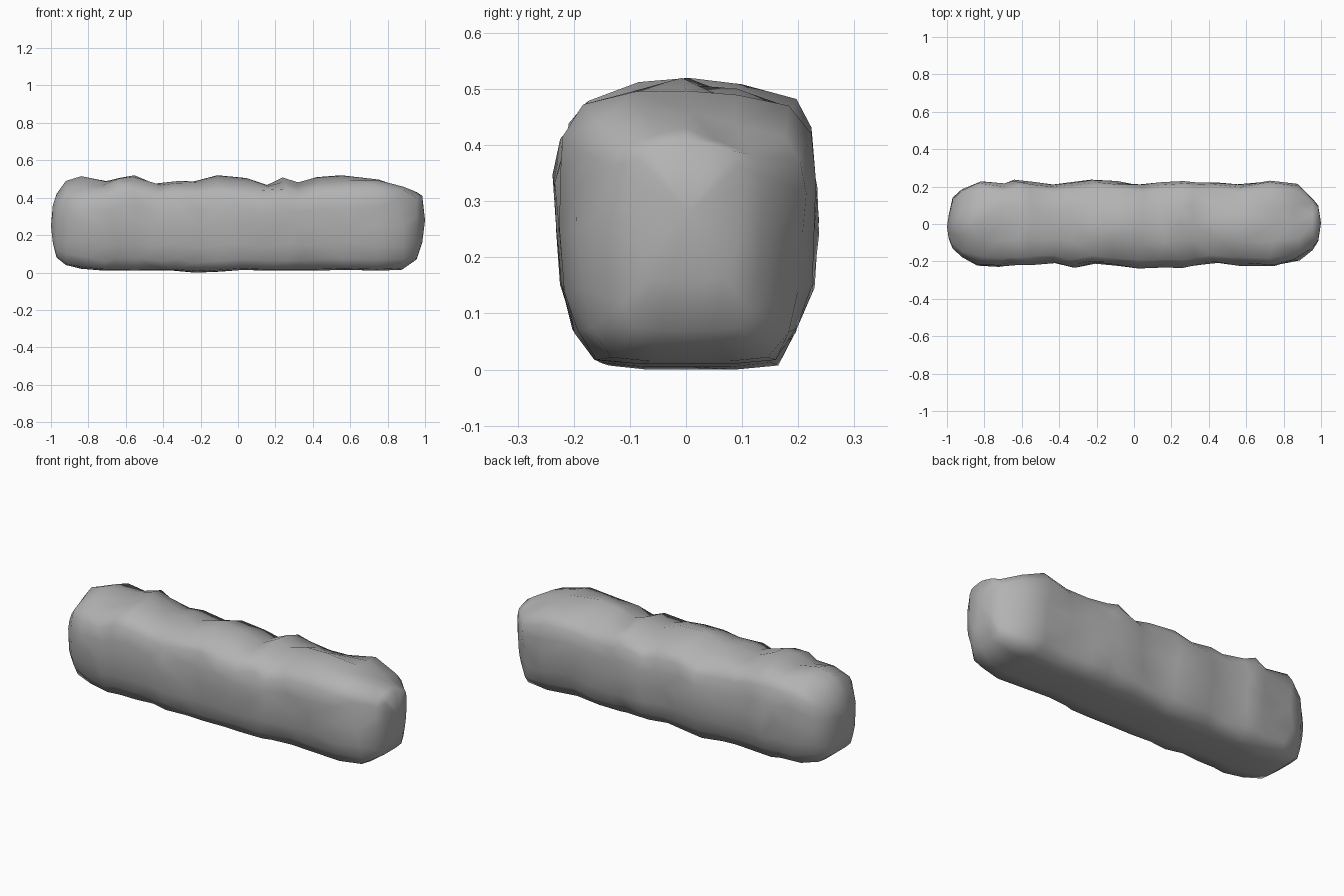
import bpy
import bmesh
import random
from mathutils import Vector

random.seed(4)

default_cube = bpy.data.objects.get("Cube")
if default_cube:
    bpy.data.objects.remove(default_cube, do_unlink=True)


def make_material(name, colour):
    material = bpy.data.materials.new(name)
    material.use_nodes = True
    material.diffuse_color = colour
    shader = material.node_tree.nodes["Principled BSDF"]
    shader.inputs["Base Color"].default_value = colour
    return material


# Stations along the rock: x, front y, back y, bottom z, top z,
# then how far the front and back shoulders sag below the crest
STATIONS = [
    (-.99, -.08, .05, .16, .36, .02, .04),
    (-.97, -.13, .14, .08, .42, .04, .07),
    (-.92, -.18, .19, .04, .49, .05, .08),
    (-.82, -.22, .235, .02, .515, .04, .02),
    (-.71, -.23, .22, .01, .485, .02, -.02),
    (-.63, -.22, .24, .01, .505, -.01, -.02),
    (-.55, -.22, .23, .01, .52, 0, .03),
    (-.43, -.21, .215, .01, .475, 0, .01),
    (-.33, -.235, .225, .01, .49, .01, .01),
    (-.22, -.215, .235, 0, .487, 0, .04),
    (-.1, -.225, .23, .005, .52, .03, .05),
    (.03, -.24, .215, .015, .505, .02, .04),
    (.14, -.235, .23, .01, .468, 0, .02),
    (.25, -.235, .23, .01, .508, .03, 0),
    (.32, -.225, .23, .01, .482, .03, .01),
    (.43, -.215, .23, .01, .51, .03, .05),
    (.57, -.225, .21, .015, .52, .03, .06),
    (.74, -.235, .235, .01, .497, -.01, 0),
    (.87, -.2, .215, .015, .46, -.01, .03),
    (.955, -.14, .14, .07, .43, .01, .03),
    (.985, -.09, .1, .16, .41, 0, .01),
]

# Half of the rounded-box section: share of half width, share of height
HALF_SECTION = [
    (.35, 0), (.68, .015), (.84, .12), (.95, .28), (1, .5),
    (.99, .68), (.94, .83), (.81, .935), (.4, .985),
]
SECTION = ([(0, 0)] + HALF_SECTION + [(0, 1)]
           + [(-u, w) for u, w in reversed(HALF_SECTION)])


def add_ring(bm, station):
    """Place one uneven section of stone."""
    x, front, back, bottom, top, front_sag, back_sag = station
    centre = (front + back) / 2
    half_width = (back - front) / 2
    ring = []
    for u, w in SECTION:
        # Small chips, and a shift along the length away from the ends
        shift = 0 if abs(x) > .9 else random.uniform(-.02, .02)
        chip = random.uniform(-.04, .015)
        y = centre + half_width * u * (1 + chip)
        z = bottom + (top - bottom) * w
        # Shoulders sag separately so the crest wanders across the top
        sag = back_sag if u > 0 else front_sag
        z -= sag * w ** 3 * min(1, abs(u) / .7)
        if .05 < w < .97:
            z += random.uniform(-.008, .008)
        ring.append(bm.verts.new(Vector((x + shift, y, z))))
    return ring


def close_end(bm, ring, x):
    """Fan an end ring to a slightly raised centre point."""
    middle = sum((v.co for v in ring), Vector()) / len(ring)
    middle.x = x
    tip = bm.verts.new(middle)
    for a, b in zip(ring, ring[1:] + ring[:1]):
        bm.faces.new((a, b, tip))


# Rock body: bridged sections, triangulated into irregular stone planes
bm = bmesh.new()
rings = [add_ring(bm, station) for station in STATIONS]
for near, far in zip(rings, rings[1:]):
    count = len(near)
    for i in range(count):
        j = (i + 1) % count
        bm.faces.new((near[i], near[j], far[j], far[i]))
close_end(bm, rings[0], -1)
close_end(bm, rings[-1], 1)
bmesh.ops.triangulate(bm, faces=bm.faces[:])
bmesh.ops.recalc_face_normals(bm, faces=bm.faces[:])
for face in bm.faces:
    face.smooth = True

mesh = bpy.data.meshes.new("rock_slab")
bm.to_mesh(mesh)
bm.free()
mesh.materials.append(make_material("stone grey", (.45, .45, .45, 1)))
rock = bpy.data.objects.new("rock_slab", mesh)
bpy.context.collection.objects.link(rock)
